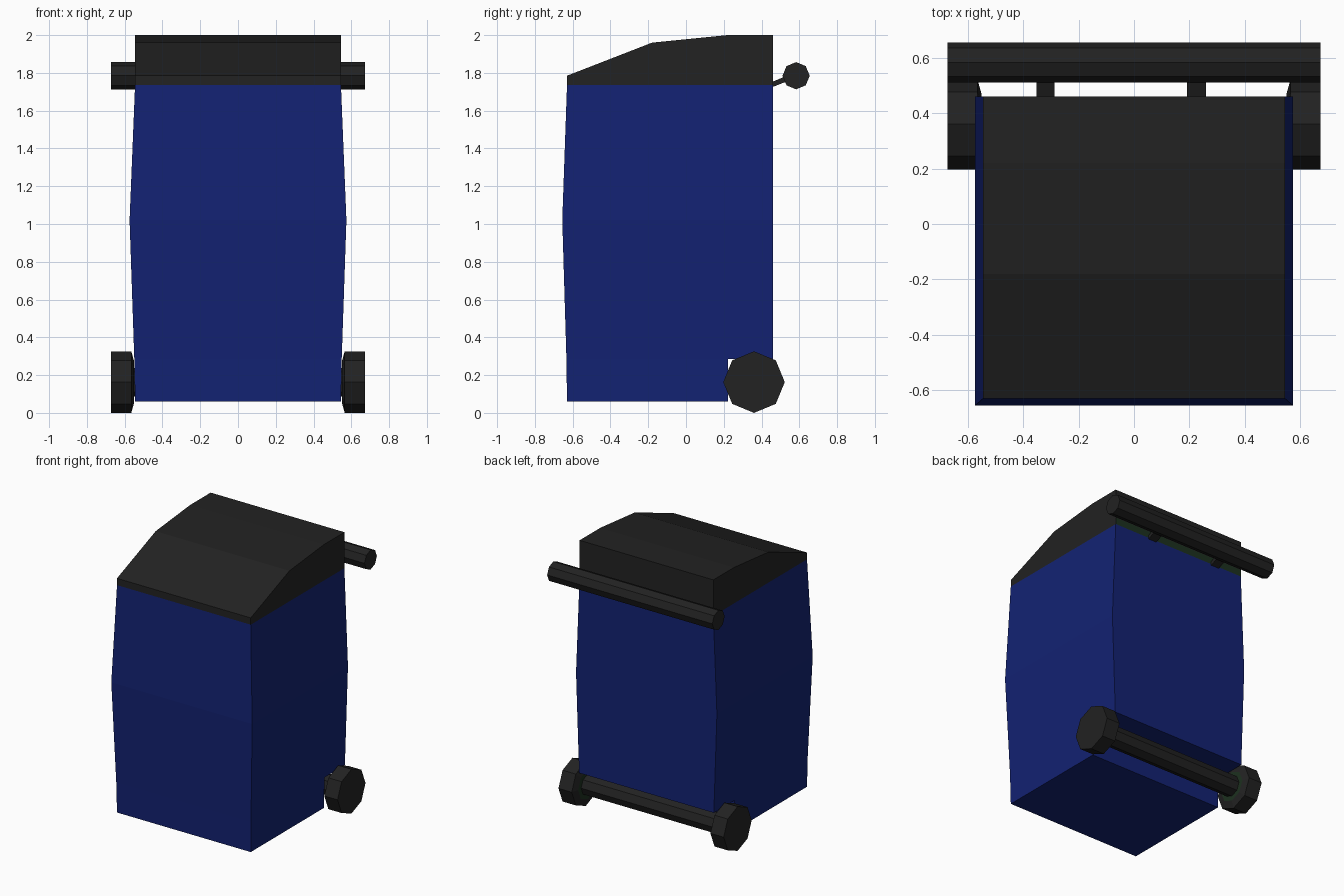
import bpy, math

if "Cube" in bpy.data.objects:
    bpy.data.objects.remove(bpy.data.objects["Cube"])


def material(name, color):
    m = bpy.data.materials.new(name)
    m.diffuse_color = (*color, 1)
    m.use_nodes = True
    m.node_tree.nodes["Principled BSDF"].inputs["Base Color"].default_value = m.diffuse_color
    return m


BLUE = material("blue_plastic", (0.0065, 0.016, 0.17))
BLACK = material("black_plastic", (0.016, 0.016, 0.016))
GREEN = material("dark_green", (0.012, 0.03, 0.014))


def add_mesh(name, verts, faces, *mats):
    me = bpy.data.meshes.new(name)
    me.from_pydata(verts, [], faces)
    for m in mats:
        me.materials.append(m)
    ob = bpy.data.objects.new(name, me)
    bpy.context.collection.objects.link(ob)
    return ob


def loft(name, rings, *mats):
    """Skin a row of equal-length rings and cap both ends."""
    n = len(rings[0])
    faces = [(r * n + i, r * n + (i + 1) % n, (r + 1) * n + (i + 1) % n, (r + 1) * n + i)
             for r in range(len(rings) - 1) for i in range(n)]
    faces += [tuple(reversed(range(n))), tuple(range((len(rings) - 1) * n, len(rings) * n))]
    return add_mesh(name, [v for ring in rings for v in ring], faces, *mats)


def rect(hw, front, back, z):
    return [(-hw, front, z), (hw, front, z), (hw, back, z), (-hw, back, z)]


def octagon(x, y, z, r):
    return [(x, y + r * math.cos(k * math.pi / 4), z + r * math.sin(k * math.pi / 4))
            for k in range(8)]


# Bulging body with a step at the bottom rear for the axle
loft("body", [rect(0.545, -0.63, 0.222, 0.06), rect(0.549, -0.633, 0.222, 0.285),
              rect(0.549, -0.633, 0.46, 0.285), rect(0.574, -0.655, 0.46, 1.02),
              rect(0.545, -0.63, 0.46, 1.735)], BLUE)

# Sloped lid with a green strip along the lower rear edge
lid_profile = [(-0.63, 1.735), (0.46, 1.735), (0.46, 1.785), (0.46, 2.0),
               (0.22, 2.0), (-0.18, 1.96), (-0.63, 1.785)]
lid = loft("lid", [[(x, y, z) for y, z in lid_profile] for x in (-0.545, 0.545)], BLACK, GREEN)
lid.data.polygons[1].material_index = 1

# Handle bar
loft("handle_bar", [octagon(x, 0.583, 1.785, 0.072) for x in (-0.673, 0.673)], BLACK)

# Slanted handle brackets
side = [(0.45, 1.722), (0.54, 1.757), (0.54, 1.787), (0.45, 1.75)]
for i, (x0, x1) in enumerate([(-0.352, -0.286), (0.192, 0.26)]):
    loft(f"handle_bracket_{i + 1}", [[(x, y, z) for y, z in side] for x in (x0, x1)], BLACK)

# Axle
loft("axle", [octagon(x, 0.36, 0.163, 0.075) for x in (-0.56, 0.56)], BLACK)

# Wheels, tapered on the inner side
for label, s in (("left", -1), ("right", 1)):
    stations = [(0.55, 0.11), (0.565, 0.163), (0.673, 0.163)]
    rings = [octagon(s * x, 0.36, 0.163, r) for x, r in stations]
    if s < 0:
        rings.reverse()
    wheel = loft(f"{label}_wheel", rings, BLACK, GREEN)
    # green inner cap
    wheel.data.polygons[-2 if s > 0 else -1].material_index = 1
    wheel.data.update()
